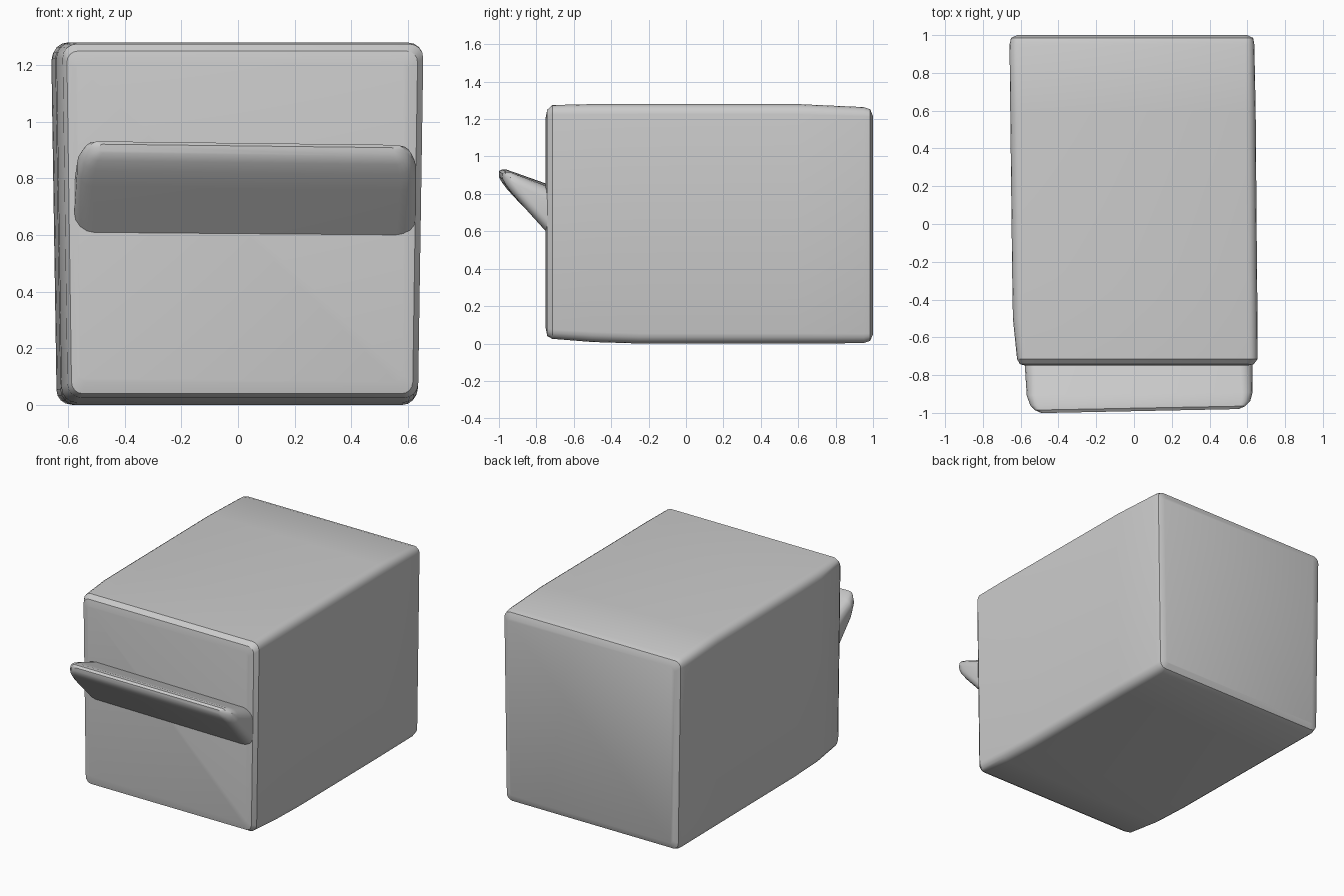
import bpy, bmesh
from math import cos, sin, pi

if "Cube" in bpy.data.objects:
    bpy.data.objects.remove(bpy.data.objects["Cube"])

SEG = 4  # segments per rounded corner


def rounded_loft(name, rings, warp):
    """Loft rounded rectangles (y, x0, x1, z0, z1, radius) along y and cap both ends."""
    bm = bmesh.new()
    loops = []
    for y, x0, x1, z0, z1, r in rings:
        centres = [(x1 - r, z1 - r), (x0 + r, z1 - r), (x0 + r, z0 + r), (x1 - r, z0 + r)]
        loop = []
        for q, (cx, cz) in enumerate(centres):
            for s in range(SEG + 1):
                a = (q + s / SEG) * pi / 2
                loop.append(bm.verts.new(warp(cx + r * cos(a), y, cz + r * sin(a))))
        loops.append(loop)
    n = len(loops[0])
    for a, b in zip(loops, loops[1:]):
        for i in range(n):
            j = (i + 1) % n
            bm.faces.new((a[i], a[j], b[j], b[i]))
    bm.faces.new(loops[0])
    bm.faces.new(loops[-1])
    bmesh.ops.recalc_face_normals(bm, faces=bm.faces)
    mesh = bpy.data.meshes.new(name)
    bm.to_mesh(mesh)
    bm.free()
    obj = bpy.data.objects.new(name, mesh)
    bpy.context.collection.objects.link(obj)
    bpy.ops.object.select_all(action='DESELECT')
    obj.select_set(True)
    bpy.context.view_layer.objects.active = obj
    bpy.ops.object.shade_smooth_by_angle()
    return obj


# Drawer body: slightly uneven block, a little narrower at the base
rounded_loft("box_body", [
    (-0.750, -0.575, 0.600, 0.080, 1.210, 0.025),
    (-0.742, -0.605, 0.635, 0.040, 1.250, 0.040),
    (-0.715, -0.620, 0.655, 0.025, 1.275, 0.050),
    (-0.500, -0.642, 0.655, 0.008, 1.280, 0.055),
    (-0.250, -0.646, 0.652, 0.000, 1.280, 0.055),
    (0.600, -0.656, 0.645, 0.000, 1.280, 0.055),
    (0.950, -0.660, 0.638, 0.002, 1.264, 0.050),
    (0.985, -0.652, 0.632, 0.015, 1.252, 0.040),
    (1.000, -0.620, 0.600, 0.050, 1.215, 0.025),
], lambda x, y, z: (x * (1 - 0.03 * (1 - z / 1.28)), y, z))

# Handle: wedge rising from the front face, slightly skewed to one side
rounded_loft("front_handle", [
    (-0.700, -0.575, 0.625, 0.550, 0.832, 0.070),
    (-0.750, -0.578, 0.628, 0.605, 0.850, 0.070),
    (-0.900, -0.568, 0.628, 0.764, 0.905, 0.055),
    (-0.950, -0.550, 0.615, 0.820, 0.923, 0.045),
    (-0.976, -0.525, 0.590, 0.856, 0.925, 0.030),
    (-0.992, -0.490, 0.555, 0.885, 0.915, 0.012),
], lambda x, y, z: (x, y + 0.016 * (x + 0.05) * (-y - 0.7) / 0.3 * 1.3 if y < -0.7 else y, z - 0.012 * x))
